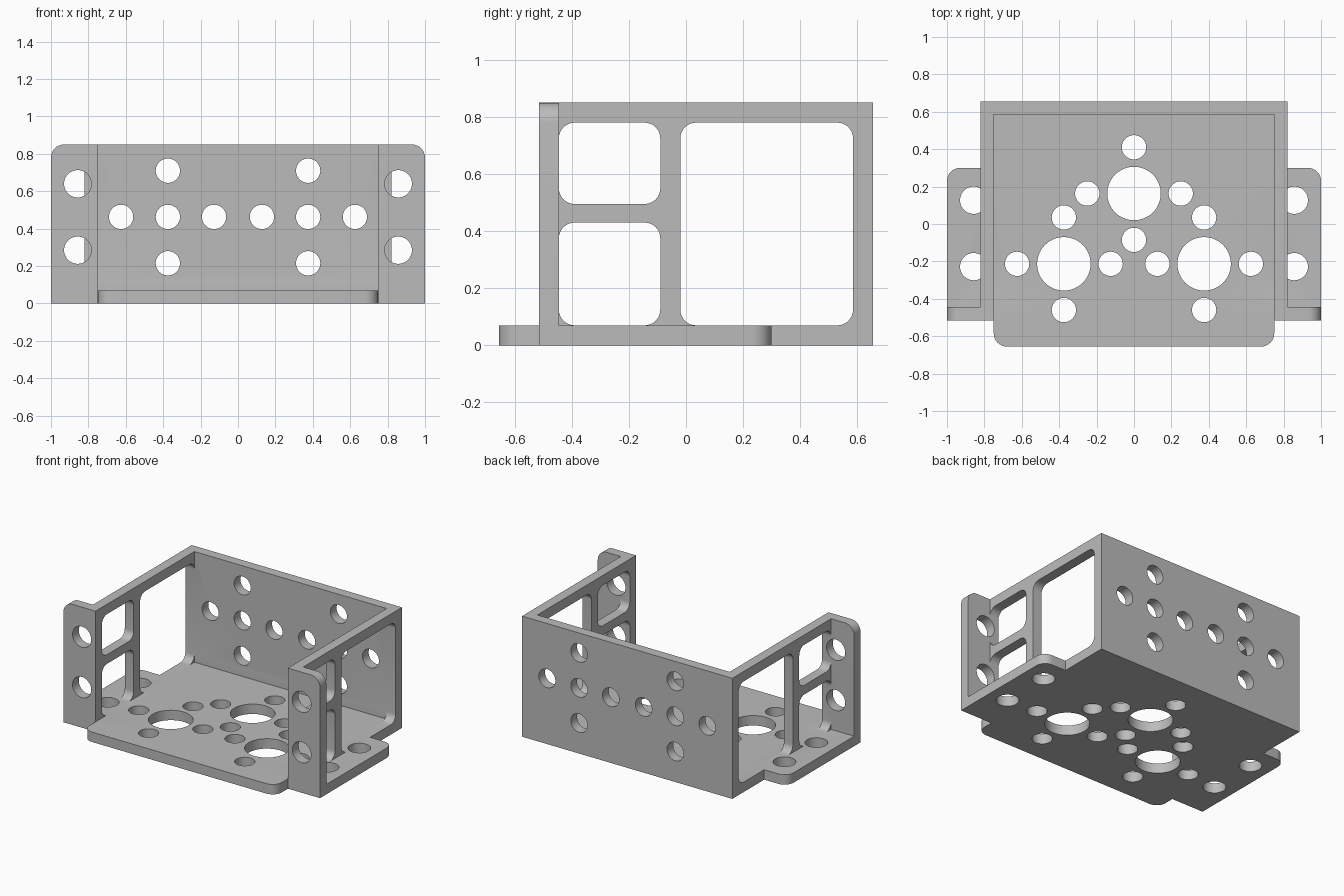
import bpy, bmesh
from math import pi
from mathutils import Matrix, Vector

if "Cube" in bpy.data.objects:
    bpy.data.objects.remove(bpy.data.objects["Cube"])

T = 0.07            # sheet thickness
H = 0.85            # wall height
FRONT, BACK = -0.515, 0.655
WALL_IN, WALL_OUT, EAR_X = 0.75, 0.82, 1.0

grey = bpy.data.materials.new("machined_grey")
grey.use_nodes = True
colour = (0.5, 0.5, 0.5, 1)
grey.diffuse_color = colour
grey.node_tree.nodes["Principled BSDF"].inputs["Base Color"].default_value = colour


def finish(name, bm):
    bmesh.ops.recalc_face_normals(bm, faces=bm.faces)
    mesh = bpy.data.meshes.new(name)
    bm.to_mesh(mesh)
    bm.free()
    mesh.materials.append(grey)
    obj = bpy.data.objects.new(name, mesh)
    bpy.context.collection.objects.link(obj)
    return obj


def mirrored(half):
    """Close a right-hand outline with its reflection across x = 0."""
    return half + [(-x, y) for x, y in reversed(half)]


def extrude(bm, outline, height):
    face = bm.faces.new([bm.verts.new((x, y, 0)) for x, y in outline])
    new = bmesh.ops.extrude_face_region(bm, geom=[face])["geom"]
    bmesh.ops.translate(bm, vec=(0, 0, height),
                        verts=[v for v in new if isinstance(v, bmesh.types.BMVert)])


def round_edges(bm, rule, radius):
    edges = [e for e in bm.edges
             if rule((e.verts[0].co + e.verts[1].co) / 2,
                     (e.verts[1].co - e.verts[0].co).normalized())]
    bmesh.ops.bevel(bm, geom=edges, offset=radius, segments=8,
                    profile=0.5, affect="EDGES")


def window(bm, y0, y1, z0, z1, side):
    """Rounded rectangular cutter through one side wall."""
    part = bmesh.new()
    size = Vector((0.14, y1 - y0, z1 - z0))
    centre = Vector((side * (WALL_IN + WALL_OUT) / 2, (y0 + y1) / 2, (z0 + z1) / 2))
    bmesh.ops.create_cube(part, size=1,
                          matrix=Matrix.Translation(centre) @ Matrix.Diagonal(size).to_4x4())
    round_edges(part, lambda mid, d: abs(d.x) > 0.9, 0.055)
    temp = bpy.data.meshes.new("temp")
    part.to_mesh(temp)
    part.free()
    bm.from_mesh(temp)
    bpy.data.meshes.remove(temp)


def drill(bm, centre, radius, along_y=False):
    turn = Matrix.Rotation(pi / 2 if along_y else 0, 4, "X")
    bmesh.ops.create_cone(bm, cap_ends=True, segments=48, radius1=radius, radius2=radius,
                          depth=0.16, matrix=Matrix.Translation(centre) @ turn)


def combine(target, tool, operation):
    mod = target.modifiers.new(operation.lower(), "BOOLEAN")
    mod.operation, mod.solver, mod.object = operation, "EXACT", tool
    bpy.context.view_layer.objects.active = target
    bpy.ops.object.modifier_apply(modifier=mod.name)
    bpy.data.objects.remove(tool)


# Back wall, side walls and front ears as one folded profile
bm = bmesh.new()
extrude(bm, mirrored([(WALL_IN, BACK - T), (WALL_IN, FRONT), (EAR_X, FRONT),
                      (EAR_X, FRONT + T), (WALL_OUT, FRONT + T), (WALL_OUT, BACK)]), H)
round_edges(bm, lambda mid, d: abs(mid.x) > 0.99 and mid.z > H - 0.01, T)
bracket = finish("bracket", bm)

# Base plate with side tabs
bm = bmesh.new()
extrude(bm, mirrored([(WALL_IN, -BACK), (WALL_IN, FRONT), (EAR_X, FRONT),
                      (EAR_X, 0.3), (WALL_OUT, 0.3), (WALL_OUT, BACK)]), T)
round_edges(bm, lambda mid, d: abs(d.z) > 0.9 and
            (mid.y < -0.65 or (abs(mid.x) > 0.99 and mid.y > 0)), T)
combine(bracket, finish("base_plate", bm), "UNION")

# Side wall windows
bm = bmesh.new()
for side in (-1, 1):
    window(bm, FRONT + T, -0.09, T, 0.43, side)
    window(bm, FRONT + T, -0.09, 0.495, H - T, side)
    window(bm, -0.02, BACK - T, T, H - T, side)
combine(bracket, finish("window_cutter", bm), "DIFFERENCE")

# Bolt holes and shaft holes
bm = bmesh.new()
BOLT, EAR_BOLT, SHAFT = 0.065, 0.073, 0.143
mid_base = T / 2
drill(bm, (0, 0.163, mid_base), SHAFT)
for y in (0.41, -0.085):
    drill(bm, (0, y, mid_base), BOLT)
for s in (-1, 1):
    drill(bm, (s * 0.375, -0.213, mid_base), SHAFT)
    for x, y in ((0.25, 0.163), (0.375, 0.035), (0.625, -0.213),
                 (0.125, -0.213), (0.375, -0.46)):
        drill(bm, (s * x, y, mid_base), BOLT)
    for y in (0.127, -0.228):
        drill(bm, (s * 0.857, y, mid_base), EAR_BOLT)
    for z in (0.285, 0.64):
        drill(bm, (s * 0.857, FRONT + T / 2, z), EAR_BOLT, True)
    for x, z in ((0.375, 0.215), (0.375, 0.463), (0.375, 0.71), (0.625, 0.463), (0.128, 0.463)):
        drill(bm, (s * x, BACK - T / 2, z), BOLT, True)
combine(bracket, finish("hole_cutter", bm), "DIFFERENCE")

# Smooth the bores and rounded corners, keep folds crisp
bpy.ops.object.select_all(action="DESELECT")
bracket.select_set(True)
bpy.context.view_layer.objects.active = bracket
bpy.ops.object.shade_smooth_by_angle(angle=pi / 6)
